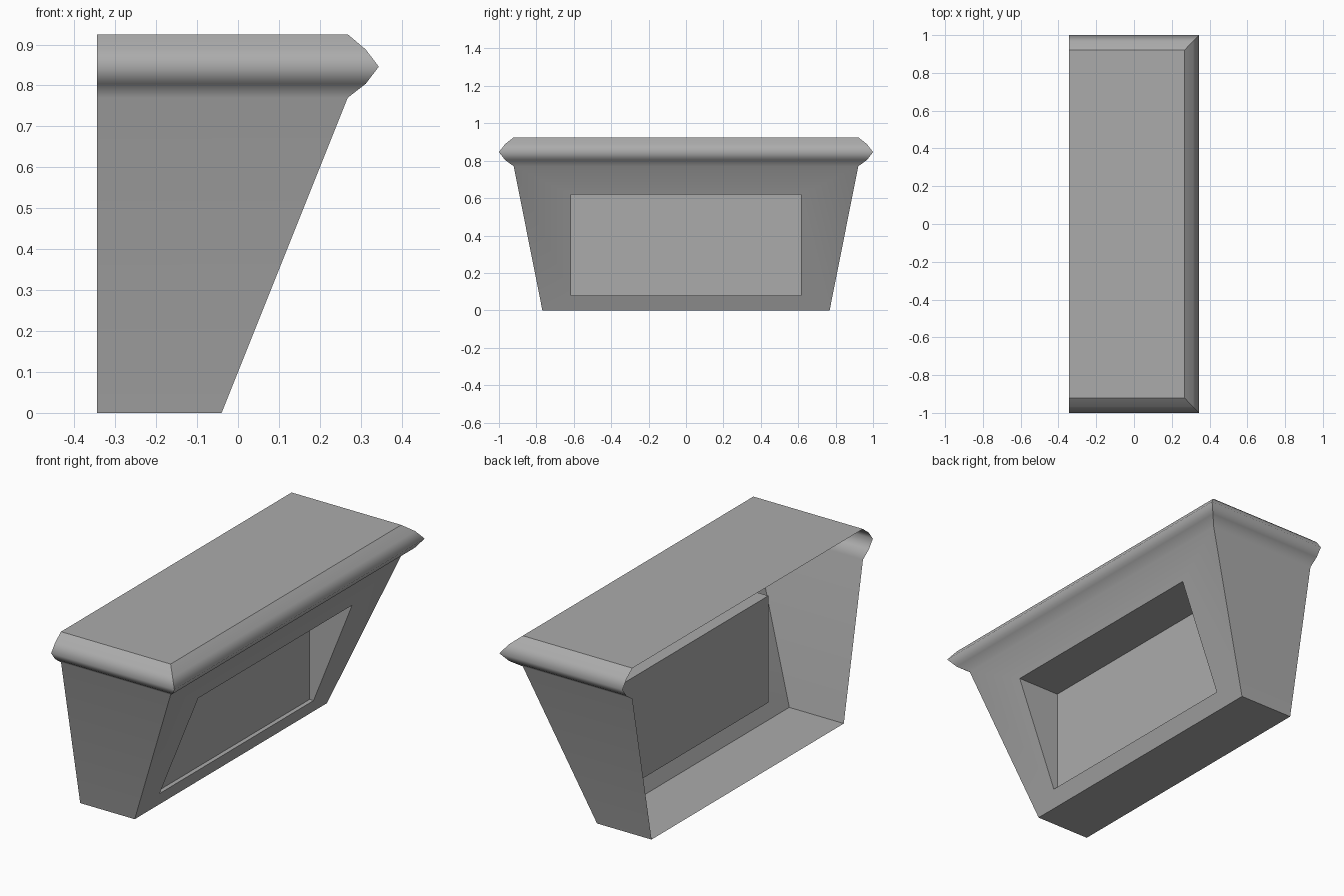
import bpy
import bmesh

cube = bpy.data.objects.get("Cube")
if cube:
    bpy.data.objects.remove(cube, do_unlink=True)

BACK = -0.345
PANEL_X = -0.03
HALF_W, LOW, HIGH = 0.615, 0.08, 0.62

grey = bpy.data.materials.new("plain_grey")
grey.use_nodes = True
colour = (0.41, 0.41, 0.41, 1)
grey.diffuse_color = colour
grey.node_tree.nodes["Principled BSDF"].inputs["Base Color"].default_value = colour


def slope_x(z):
    """Position of the sloping front at a given height."""
    return -0.04 + 0.4 * z


def finish(name, bm, guide, axis):
    """Orient faces so that the guide face points along +axis, then make the object."""
    bmesh.ops.recalc_face_normals(bm, faces=bm.faces)
    bm.normal_update()
    if guide.normal[axis] < 0:
        bmesh.ops.reverse_faces(bm, faces=bm.faces)
    mesh = bpy.data.meshes.new(name)
    bm.to_mesh(mesh)
    bm.free()
    mesh.materials.append(grey)
    obj = bpy.data.objects.new(name, mesh)
    bpy.context.collection.objects.link(obj)
    return obj


def opening(bm):
    """Corners of the recess opening, lying on the sloping front."""
    return [bm.verts.new((slope_x(z), y, z)) for y, z in
            ((-HALF_W, LOW), (HALF_W, LOW), (HALF_W, HIGH), (-HALF_W, HIGH))]


# Tapered shell with a rounded rim, open at the back: (front x, half width, z)
profile = [(-0.04, 0.768, 0), (0.268, 0.921, 0.77), (0.312, 0.968, 0.804),
           (0.344, 1.0, 0.846), (0.312, 0.968, 0.888), (0.268, 0.921, 0.925)]
bm = bmesh.new()
rings = [[bm.verts.new(p) for p in
          ((BACK, -w, z), (x, -w, z), (x, w, z), (BACK, w, z))]
         for x, w, z in profile]
for level, (a, b) in enumerate(zip(rings, rings[1:])):
    for i in range(3):
        if level == 0 and i == 1:
            continue  # the sloping front is framed below
        bm.faces.new((a[i], a[i + 1], b[i + 1], b[i]))
bm.faces.new(rings[0])
top = bm.faces.new(rings[-1])

# Frame around the recess
outer = [rings[0][1], rings[0][2], rings[1][2], rings[1][1]]
inner = opening(bm)
for i in range(4):
    j = (i + 1) % 4
    bm.faces.new((outer[i], outer[j], inner[j], inner[i]))

# Smooth across the rim, sharp at mitres and at the top and bottom
bm.normal_update()
for f in bm.faces:
    f.smooth = True
for e in bm.edges:
    z0, z1 = (v.co.z for v in e.verts)
    along_rim = abs(z0 - z1) < 0.001 and 0.76 < z0 < 0.9
    flat = len(e.link_faces) == 2 and \
        e.link_faces[0].normal.cross(e.link_faces[1].normal).length < 0.02
    e.smooth = along_rim or flat
shell = finish("tapered_shell", bm, top, 2)
weighted = shell.modifiers.new("weighted_normals", 'WEIGHTED_NORMAL')
weighted.keep_sharp = True

# Wedge-shaped recess with an upright back panel
bm = bmesh.new()
rim = opening(bm)
deep = [bm.verts.new((PANEL_X, v.co.y, v.co.z)) for v in rim]
for i in range(4):
    j = (i + 1) % 4
    bm.faces.new((rim[i], rim[j], deep[j], deep[i]))
panel = bm.faces.new(deep)
finish("front_recess", bm, panel, 0)
